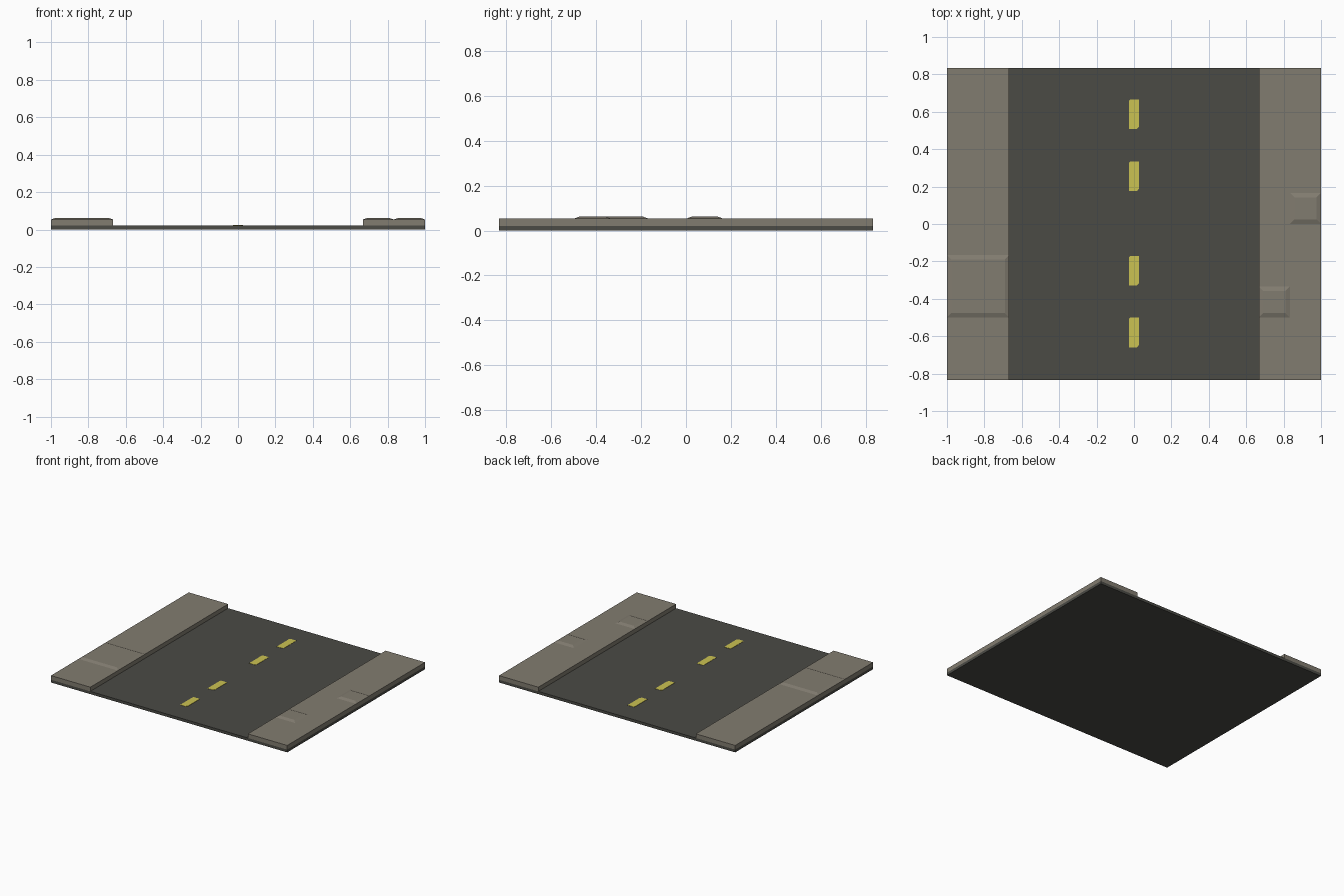
import bpy, bmesh

if "Cube" in bpy.data.objects:
    bpy.data.objects.remove(bpy.data.objects["Cube"])

def material(name, rgb):
    m = bpy.data.materials.new(name)
    m.diffuse_color = (*rgb, 1)
    m.use_nodes = True
    m.node_tree.nodes["Principled BSDF"].inputs["Base Color"].default_value = m.diffuse_color
    return m

ASPHALT = material("asphalt", (0.070, 0.070, 0.060))
CONCRETE = material("concrete", (0.222, 0.202, 0.162))
YELLOW = material("yellow_paint", (0.60, 0.54, 0.085))

def loft(name, bottom, top, z0, z1, mat):
    """Closed solid between two outlines with equal point counts."""
    bm = bmesh.new()
    lo = [bm.verts.new((x, y, z0)) for x, y in bottom]
    hi = [bm.verts.new((x, y, z1)) for x, y in top]
    n = len(lo)
    bm.faces.new(lo[::-1])
    bm.faces.new(hi)
    for i in range(n):
        j = (i + 1) % n
        bm.faces.new((lo[i], lo[j], hi[j], hi[i]))
    bmesh.ops.recalc_face_normals(bm, faces=bm.faces)
    me = bpy.data.meshes.new(name)
    bm.to_mesh(me)
    bm.free()
    me.materials.append(mat)
    ob = bpy.data.objects.new(name, me)
    bpy.context.collection.objects.link(ob)
    return ob

def rect(x0, x1, y0, y1, inset=0):
    i = inset
    return [(x0 + i, y0 + i), (x1 - i, y0 + i), (x1 - i, y1 - i), (x0 + i, y1 - i)]

L = 0.833       # half length of the road
KERB = 0.667    # inner edge of the pavements
ROAD_Z, WALK_Z, SLAB_Z = 0.021, 0.053, 0.062

# road bed
r = rect(-1, 1, -L, L)
loft("road", r, r, 0, ROAD_Z, ASPHALT)

# pavements
for side, x0, x1 in (("left", -1, -KERB), ("right", KERB, 1)):
    r = rect(x0, x1, -L, L)
    loft(f"pavement_{side}", r, r, ROAD_Z, WALK_Z, CONCRETE)

# raised paving slabs with sloping edges
slabs = [(-1, -KERB, -0.5, -0.167), (KERB, 0.833, -0.5, -0.333), (0.833, 1, 0, 0.167)]
for i, s in enumerate(slabs):
    loft(f"paving_slab_{i + 1}", rect(*s), rect(*s, 0.024), WALK_Z, SLAB_Z, CONCRETE)

# worn lane dashes with clipped corners
for i, y in enumerate((-0.58, -0.25, 0.255, 0.587)):
    w, h = 0.028, 0.079
    dash = [(-w, y - h), (w - 0.012, y - h), (w, y - h + 0.014),
            (w, y + h), (-w + 0.008, y + h), (-w, y + h - 0.008)]
    loft(f"lane_dash_{i + 1}", dash, dash, ROAD_Z, ROAD_Z + 0.002, YELLOW)
